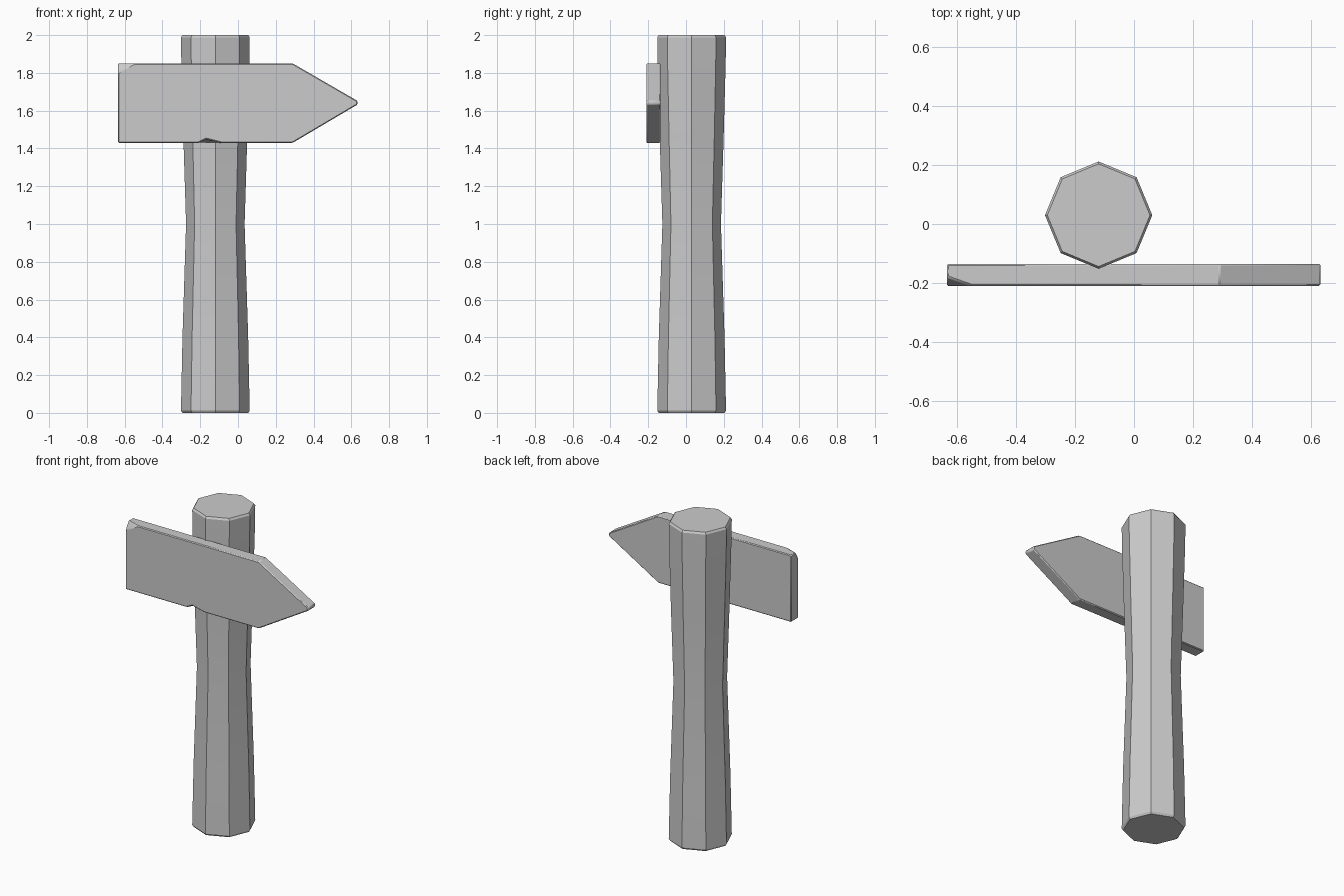
import bpy
import bmesh
import math

default_cube = bpy.data.objects.get("Cube")
if default_cube:
    bpy.data.objects.remove(default_cube, do_unlink=True)

# One plain grey for the whole tool
grey = bpy.data.materials.new("plain grey")
grey.use_nodes = True
GREY = (0.6, 0.6, 0.6, 1.0)
grey.diffuse_color = GREY
grey.node_tree.nodes["Principled BSDF"].inputs["Base Color"].default_value = GREY


def loft(name, rings):
    """Skin a stack of equal-length rings and cap both ends."""
    bm = bmesh.new()
    loops = [[bm.verts.new(p) for p in ring] for ring in rings]
    count = len(loops[0])
    for low, high in zip(loops, loops[1:]):
        for i in range(count):
            j = (i + 1) % count
            bm.faces.new((low[i], low[j], high[j], high[i]))
    bm.faces.new(loops[0][::-1])
    bm.faces.new(loops[-1])
    bmesh.ops.recalc_face_normals(bm, faces=bm.faces[:])
    mesh = bpy.data.meshes.new(name)
    bm.to_mesh(mesh)
    bm.free()
    obj = bpy.data.objects.new(name, mesh)
    bpy.context.collection.objects.link(obj)
    mesh.materials.append(grey)
    return obj


# Handle: octagonal shaft with a narrow waist and eased ends
def octagon(z, radius):
    return [(-0.12 + radius * math.cos(i * math.pi / 4),
             0.03 + radius * math.sin(i * math.pi / 4), z) for i in range(8)]


shaft = [(0, 0.174), (0.012, 0.182), (0.4, 0.174), (1.0, 0.155),
         (1.45, 0.169), (1.85, 0.18), (1.988, 0.182), (2, 0.174)]
handle = loft("handle", [octagon(z, r) for z, r in shaft])

# Head: flat pointed plate, with a dent in its lower front edge
back = [(-0.635, 1.43), (-0.21, 1.43), (-0.17, 1.43), (-0.09, 1.43),
        (0.29, 1.43), (0.632, 1.632), (0.632, 1.652), (0.29, 1.85), (-0.635, 1.85)]
front = [(x, 1.45 if x == -0.17 else z) for x, z in back]
head = loft("head", [[(x, -0.21, z) for x, z in front],
                     [(x, -0.135, z) for x, z in back]])

# Chip the upper front corner of the blunt end
bm = bmesh.new()
bm.from_mesh(head.data)
corner = (-0.635, -0.21, 1.85)
reach = (0.085, 0.03, -0.05)
normal = [1 / r for r in reach]
on_plane = (corner[0] + reach[0], corner[1], corner[2])
bmesh.ops.bisect_plane(bm, geom=bm.verts[:] + bm.edges[:] + bm.faces[:],
                       plane_co=on_plane, plane_no=normal, clear_inner=True)
bmesh.ops.holes_fill(bm, edges=[e for e in bm.edges if e.is_boundary], sides=0)
bmesh.ops.recalc_face_normals(bm, faces=bm.faces[:])
bm.to_mesh(head.data)
bm.free()

# Slightly eased edges on the head
bevel = head.modifiers.new("eased edges", "BEVEL")
bevel.width = 0.005
bevel.segments = 1
bevel.limit_method = "ANGLE"
bevel.angle_limit = math.radians(30)

for obj in (handle, head):
    bpy.ops.object.select_all(action="DESELECT")
    obj.select_set(True)
    bpy.context.view_layer.objects.active = obj
    bpy.ops.object.shade_smooth_by_angle(angle=math.radians(30))
